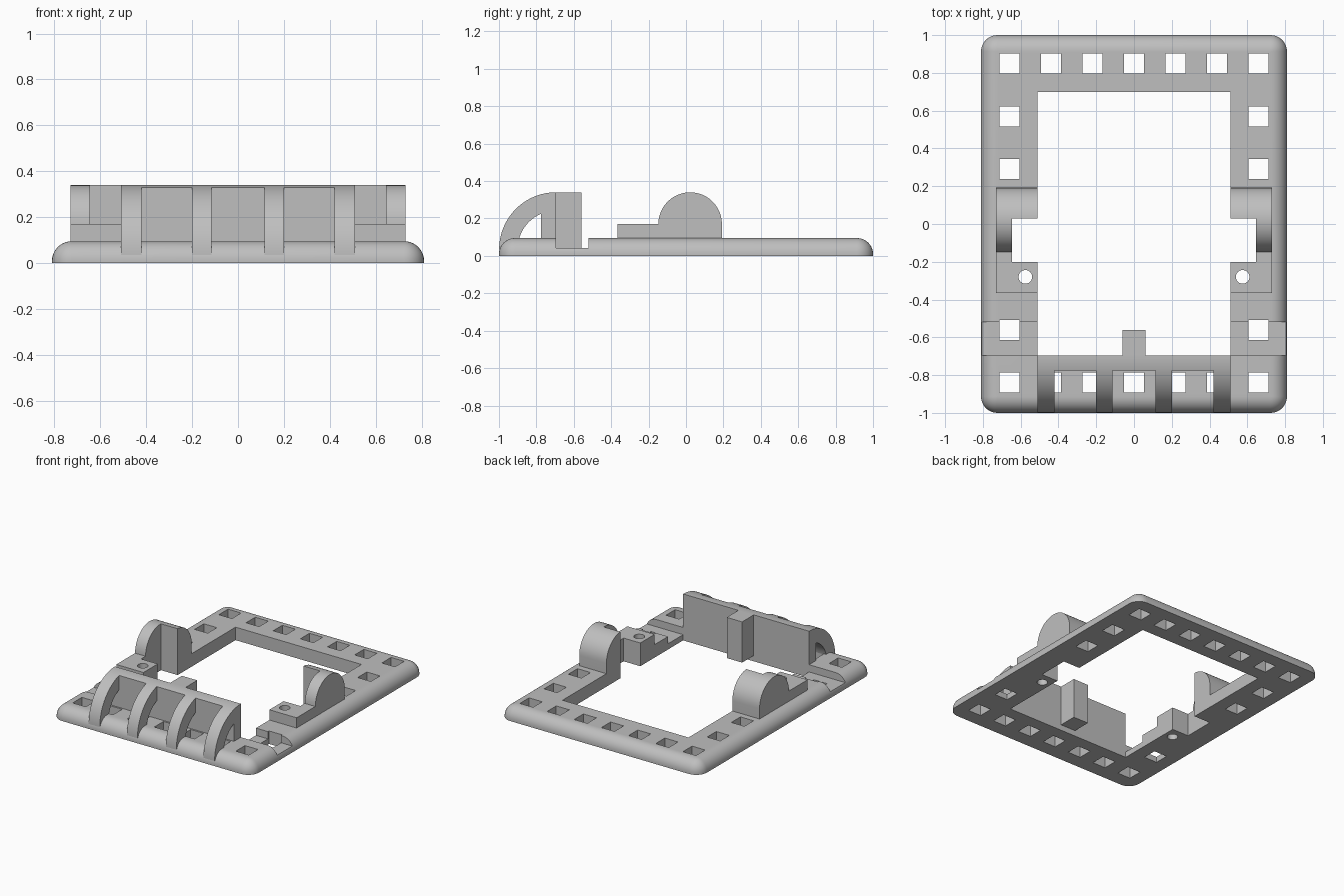
import bpy, bmesh
from math import pi, sin, cos, sqrt
from mathutils import Vector

if "Cube" in bpy.data.objects:
    bpy.data.objects.remove(bpy.data.objects["Cube"])

grey = bpy.data.materials.new("light grey plastic")
grey.use_nodes = True
COLOUR = (0.52, 0.52, 0.52, 1)
grey.diffuse_color = COLOUR
grey.node_tree.nodes["Principled BSDF"].inputs["Base Color"].default_value = COLOUR

W, L, H = 0.81, 1.0, 0.095       # frame half width, half length, height
IN_X, IN_Y = 0.51, 0.695         # opening half size
R = 0.085                        # edge rounding


def finish(name, bm):
    bmesh.ops.recalc_face_normals(bm, faces=bm.faces)
    mesh = bpy.data.meshes.new(name)
    bm.to_mesh(mesh)
    bm.free()
    ob = bpy.data.objects.new(name, mesh)
    mesh.materials.append(grey)
    bpy.context.collection.objects.link(ob)
    return ob


def add_box(bm, x, y, z):
    verts = bmesh.ops.create_cube(bm, size=1)["verts"]
    for v in verts:
        for i, (lo, hi) in enumerate((x, y, z)):
            v.co[i] = lo if v.co[i] < 0 else hi


def boxes(name, items):
    bm = bmesh.new()
    for item in items:
        add_box(bm, *item)
    return finish(name, bm)


def extrude_x(name, profile, x0, x1):
    """Extrude a (y, z) outline from x0 to x1."""
    bm = bmesh.new()
    face = bm.faces.new([bm.verts.new((x0, y, z)) for y, z in profile])
    out = bmesh.ops.extrude_face_region(bm, geom=[face])
    moved = [g for g in out["geom"] if isinstance(g, bmesh.types.BMVert)]
    bmesh.ops.translate(bm, verts=moved, vec=(x1 - x0, 0, 0))
    return finish(name, bm)


def arc(cy, cz, r, a0, a1, n=24):
    return [(cy + r * cos(a0 + (a1 - a0) * i / n), cz + r * sin(a0 + (a1 - a0) * i / n))
            for i in range(n + 1)]


def cut(ob, cutter):
    mod = ob.modifiers.new("cut", "BOOLEAN")
    mod.operation, mod.solver, mod.object = "DIFFERENCE", "EXACT", cutter
    bpy.context.view_layer.update()
    graph = bpy.context.evaluated_depsgraph_get()
    mesh = bpy.data.meshes.new_from_object(ob.evaluated_get(graph))
    ob.modifiers.clear()
    ob.data = mesh
    bpy.data.objects.remove(cutter)


def screw_holes():
    bm = bmesh.new()
    for s in (-1, 1):
        made = bmesh.ops.create_cone(bm, cap_ends=True, segments=32, radius1=0.036,
                                     radius2=0.036, depth=1)
        bmesh.ops.translate(bm, verts=made["verts"], vec=(s * 0.575, -0.28, 0))
    return finish("screw_hole_cutter", bm)


# Frame plate with a rounded top edge, lofted from rounded rectangles
def ring(bm, inset, z):
    r, pts = R + 0.002 - inset, []
    for k, (sx, sy) in enumerate(((1, 1), (-1, 1), (-1, -1), (1, -1))):
        for i in range(9):
            a = (k + i / 8) * pi / 2
            pts.append(bm.verts.new((sx * (W - R - 0.002) + r * cos(a),
                                     sy * (L - R - 0.002) + r * sin(a), z)))
    return pts


bm = bmesh.new()
steps = [(0, 0)] + [(R * (1 - cos(i * pi / 20)), H - R + R * sin(i * pi / 20)) for i in range(11)]
rings = [ring(bm, *s) for s in steps]
for a, b in zip(rings, rings[1:]):
    for i in range(len(a)):
        j = (i + 1) % len(a)
        bm.faces.new((a[i], a[j], b[j], b[i]))
bm.faces.new(rings[0])
bm.faces.new(rings[-1])
frame = finish("base_frame", bm)

tall = (-1, 1)
cut(frame, boxes("opening_cutter", [((-IN_X, IN_X), (-IN_Y, 0.7), tall)]))
cut(frame, boxes("side_bay_cutter", [((-0.645, 0.645), (-0.2, 0.03), tall)]))
cut(frame, boxes("groove_cutter", [((-2, 2), (-IN_Y, -0.52), (0.042, 1))]))

# Square holes around the frame
P, HOLE = 0.22, 0.053
spots = [(i * P, y) for i in range(-3, 4) for y in (0.85, -0.84)]
spots += [(s * 3 * P, y) for s in (-1, 1) for y in (0.57, 0.29, -0.56)]
cut(frame, boxes("square_hole_cutter",
                 [((x - HOLE, x + HOLE), (y - HOLE, y + HOLE), tall) for x, y in spots]))
cut(frame, screw_holes())

# Side mounts: a low block with a round-topped lug behind it
CY, CZ, LUG = 0.022, 0.17, 0.17
mount = [(-0.365, H), (CY + LUG, H)] + arc(CY, CZ, LUG, 0, pi) + [(-0.365, CZ)]
parts = [frame]
for name, s in (("left_mount", 1), ("right_mount", -1)):
    ob = extrude_x(name, mount, s * IN_X, s * 0.73)
    cut(ob, boxes("bay_cutter", [((-0.645, 0.645), (-0.2, 0.03), tall)]))
    cut(ob, screw_holes())
    parts.append(ob)

# Front wall whose top follows the rib curve
AY, AZ, OUT, INN, FACE = -IN_Y, 0.036, 0.304, 0.205, -0.775
curve = arc(AY, AZ, OUT, pi, pi / 2, 32)
face_z = AZ + sqrt(OUT ** 2 - (FACE - AY) ** 2)
wall = [(FACE, H), (FACE, face_z)] + [p for p in curve if p[0] > FACE + 0.003] + [(AY, H)]
parts.append(extrude_x("front_wall", wall, -IN_X, IN_X))

# Curved ribs in front of the wall
inner = [p for p in arc(AY, AZ, INN, pi / 2, pi, 32) if p[0] < FACE - 0.002]
inner_z = AZ + sqrt(INN ** 2 - (FACE - AY) ** 2)
rib = [p for p in curve if p[0] < FACE - 0.002] + [(FACE, face_z), (FACE, inner_z)] + inner
for i, (x0, x1) in enumerate(((-IN_X, -0.42), (-0.2, -0.115), (0.115, 0.2), (0.42, IN_X))):
    parts.append(extrude_x("rib_%d" % (i + 1), rib, x0, x1))

# Tab behind the wall
parts.append(boxes("rear_tab", [((-0.062, 0.062), (AY, -0.56), (0.042, AZ + OUT))]))

bpy.ops.object.select_all(action="DESELECT")
for ob in parts:
    ob.select_set(True)
bpy.context.view_layer.objects.active = frame
bpy.ops.object.shade_smooth_by_angle(angle=0.5)
